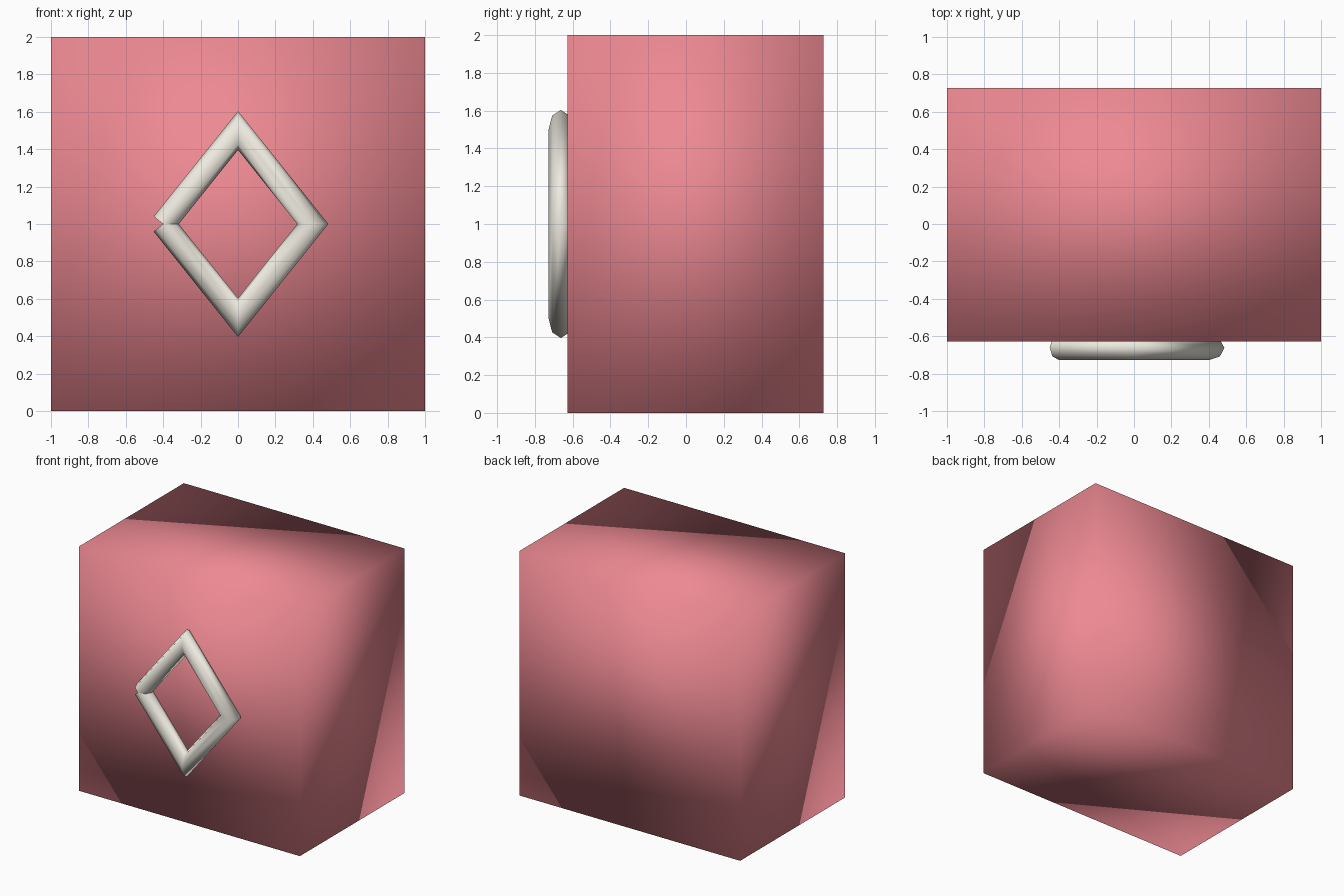
import bpy, bmesh, math
from mathutils import Vector

if "Cube" in bpy.data.objects:
    bpy.data.objects.remove(bpy.data.objects["Cube"])


def finish(name, bm, color):
    bmesh.ops.recalc_face_normals(bm, faces=bm.faces[:])
    for f in bm.faces:
        f.smooth = True
    me = bpy.data.meshes.new(name)
    bm.to_mesh(me)
    bm.free()
    ob = bpy.data.objects.new(name, me)
    bpy.context.collection.objects.link(ob)
    mat = bpy.data.materials.new(name + "_material")
    mat.diffuse_color = color
    mat.use_nodes = True
    mat.node_tree.nodes["Principled BSDF"].inputs["Base Color"].default_value = mat.diffuse_color
    me.materials.append(mat)
    return ob


# block body, smooth shaded across its corners
bm = bmesh.new()
bmesh.ops.create_cube(bm, size=1)
bmesh.ops.scale(bm, vec=(2, 1.355, 2), verts=bm.verts)
bmesh.ops.translate(bm, vec=(0, 0.05, 1), verts=bm.verts)
finish("block", bm, (0.85, 0.25, 0.29, 1))

# diamond trim: mitred octagonal tube, path starts and ends at the left corner
R, SIDES, Y = 0.065, 8, -0.6625
path = [Vector(p) for p in
        [(-0.4, Y, 1), (0, Y, 1.5), (0.4, Y, 1), (0, Y, 0.5), (-0.4, Y, 1)]]
front = Vector((0, -1, 0))
bm = bmesh.new()
rings = []
for i, p in enumerate(path):
    d_in = (p - path[max(i - 1, 0)]).normalized()
    d_out = (path[min(i + 1, len(path) - 1)] - p).normalized()
    tangent = (d_in + d_out).normalized()
    side = tangent.cross(front)
    # widen the corner sections so the tube keeps its thickness
    stretch = 1 / tangent.dot(d_out if i == 0 else d_in)
    rings.append([bm.verts.new(p + R * (front * math.cos(a) + side * math.sin(a) * stretch))
                  for a in (2 * math.pi * k / SIDES for k in range(SIDES))])
for a, b in zip(rings, rings[1:]):
    for k in range(SIDES):
        n = (k + 1) % SIDES
        bm.faces.new((a[k], a[n], b[n], b[k]))
finish("diamond_trim", bm, (0.85, 0.82, 0.74, 1))
